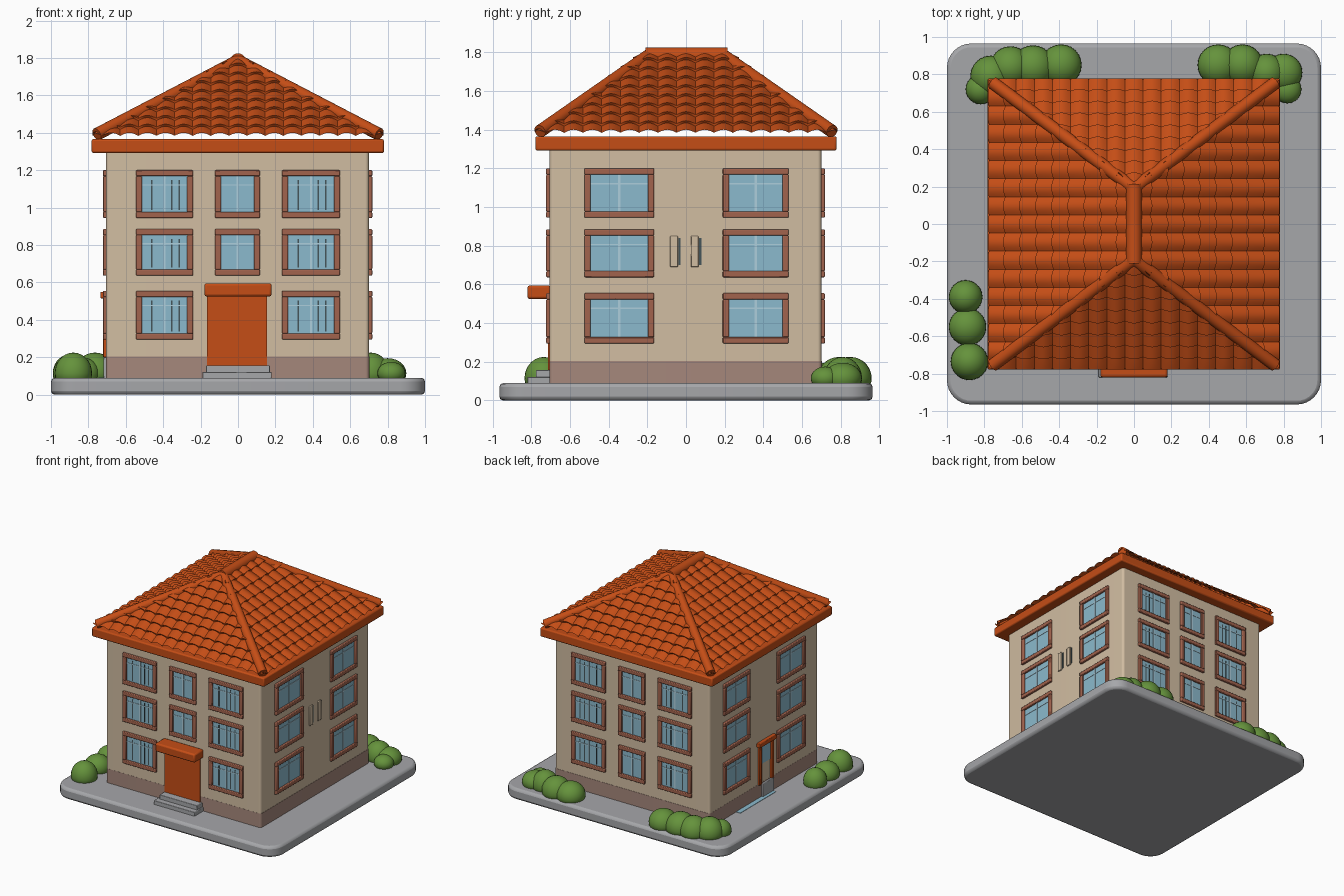
import bpy, bmesh, math
from mathutils import Matrix, Vector

if "Cube" in bpy.data.objects:
    bpy.data.objects.remove(bpy.data.objects["Cube"])


def material(name, r, g, b):
    m = bpy.data.materials.new(name)
    m.diffuse_color = (r, g, b, 1)
    m.use_nodes = True
    m.node_tree.nodes["Principled BSDF"].inputs["Base Color"].default_value = m.diffuse_color
    return m


ROOF = material("orange tile", 0.56, 0.075, 0.008)
WALL = material("cream plaster", 0.64, 0.51, 0.36)
PLINTH = material("dusty pink plinth", 0.38, 0.245, 0.20)
FRAME = material("brown window frame", 0.36, 0.125, 0.075)
GLASS = material("blue glass", 0.26, 0.49, 0.61)
PALE = material("pale blue bar", 0.42, 0.62, 0.72)
DARK = material("dark gap", 0.06, 0.09, 0.10)
STONE = material("grey paving", 0.38, 0.385, 0.40)
LEAF = material("leaf green", 0.13, 0.29, 0.045)


def finish(bm, name, mat, bevel=0, segments=2, angle=40):
    me = bpy.data.meshes.new(name)
    bm.to_mesh(me)
    bm.free()
    ob = bpy.data.objects.new(name, me)
    bpy.context.collection.objects.link(ob)
    me.materials.append(mat)
    if bevel:
        mod = ob.modifiers.new("bevel", 'BEVEL')
        mod.width, mod.segments = bevel, segments
        mod.limit_method, mod.angle_limit = 'ANGLE', math.radians(40)
    bpy.ops.object.select_all(action='DESELECT')
    ob.select_set(True)
    bpy.context.view_layer.objects.active = ob
    bpy.ops.object.shade_smooth_by_angle(angle=math.radians(angle))
    return ob


def add_box(bm, x0, x1, y0, y1, z0, z1):
    m = Matrix.Translation(((x0 + x1) / 2, (y0 + y1) / 2, (z0 + z1) / 2))
    m = m @ Matrix.Diagonal((abs(x1 - x0), abs(y1 - y0), abs(z1 - z0), 1))
    return bmesh.ops.create_cube(bm, size=1, matrix=m)["verts"]


def boxes(name, mat, items, bevel=0, corner=0):
    bm = bmesh.new()
    for b in items:
        add_box(bm, *b)
    if corner:  # round the upright corners
        up = [e for e in bm.edges if abs(e.verts[0].co.z - e.verts[1].co.z) > 1e-4]
        bmesh.ops.bevel(bm, geom=up, offset=corner, segments=8, affect='EDGES', profile=0.5)
    return finish(bm, name, mat, bevel)


def on_wall(side, u0, u1, z0, z1, d0, d1):
    """Box on a wall: u along the wall, d out from it."""
    if side == "front":
        return (u0, u1, -0.705 - d1, -0.705 - d0, z0, z1)
    if side == "back":
        return (u0, u1, 0.70 + d0, 0.70 + d1, z0, z1)
    if side == "right":
        return (0.70 + d0, 0.70 + d1, u0, u1, z0, z1)
    return (-0.705 - d1, -0.705 - d0, u0, u1, z0, z1)


# Paving slab, plinth and walls
boxes("paving_slab", STONE, [(-1, 1, -0.965, 0.965, 0, 0.09)], 0.02, corner=0.13)
boxes("plinth", PLINTH, [(-0.706, 0.702, -0.706, 0.702, 0.085, 0.205)], corner=0.02)
boxes("walls", WALL, [(-0.705, 0.70, -0.705, 0.70, 0.2, 1.30)], corner=0.02)

# Windows on all four walls
ROWS = [(0.295, 0.555), (0.637, 0.885), (0.945, 1.20)]
WIDE = [(-0.545, -0.24), (-0.123, 0.117), (0.235, 0.545)]
SIDE = [(-0.525, -0.165), (0.19, 0.53)]
for side in ("front", "back", "left", "right"):
    frames, rims, panes, bars, gaps = [], [], [], [], []
    for r, (z0, z1) in enumerate(ROWS):
        for c, (u0, u1) in enumerate(WIDE if side in ("front", "back") else SIDE):
            if side == "front" and r == 0 and c == 1:
                continue  # the front door is here
            t = 0.032
            for a in ((u0, u1, z0, z0 + t), (u0, u1, z1 - t, z1),
                      (u0, u0 + t, z0 + t, z1 - t), (u1 - t, u1, z0 + t, z1 - t)):
                frames.append(on_wall(side, *a, -0.01, 0.018))
            g0, g1, h0, h1 = u0 + t, u1 - t, z0 + t, z1 - t
            panes.append(on_wall(side, g0, g1, h0, h1, -0.005, 0.002))
            m = (g0 + g1) / 2
            bars.append(on_wall(side, m - 0.006, m + 0.006, h0, h1, 0, 0.007))
            bars.append(on_wall(side, g0, g1, h1 - 0.05, h1 - 0.043, 0, 0.005))
            if side in ("front", "back") and c != 1:
                for k in (0.22, 0.66, 0.82):
                    p = g0 + (g1 - g0) * k
                    gaps.append(on_wall(side, p - 0.004, p + 0.004, h0 + 0.01, h1 - 0.02, 0, 0.004))
    boxes(side + "_window_frames", FRAME, frames, 0.005)
    boxes(side + "_window_glass", GLASS, panes)
    boxes(side + "_window_bars", PALE, bars)
    if gaps:
        boxes(side + "_window_gaps", DARK, gaps)

# Two narrow slats on the right wall
boxes("right_wall_slats", WALL, [on_wall("right", s - 0.03, s + 0.01, 0.69, 0.85, 0, 0.012)
                                 for s in (-0.052, 0.055)], 0.004)
boxes("right_wall_slat_gaps", DARK, [on_wall("right", s + 0.012, s + 0.024, 0.70, 0.84, 0, 0.004)
                                     for s in (-0.052, 0.055)])

# Front entrance: door, canopy and steps
boxes("front_door", ROOF, [on_wall("front", -0.165, 0.155, 0.15, 0.54, -0.01, 0.009)])
boxes("front_canopy", ROOF, [(-0.18, 0.18, -0.82, -0.70, 0.525, 0.595)], 0.012)
boxes("front_steps", STONE, [(-0.19, 0.18, -0.82, -0.70, 0.085, 0.122),
                             (-0.17, 0.17, -0.775, -0.70, 0.085, 0.157)], 0.004)

# Left entrance: framed opening, step and blue strip on the paving
boxes("left_door_frame", ROOF, [on_wall("left", -0.115, -0.085, 0.2, 0.53, -0.01, 0.016),
                                on_wall("left", 0.045, 0.075, 0.2, 0.53, -0.01, 0.016),
                                on_wall("left", -0.13, 0.09, 0.515, 0.55, -0.01, 0.03)], 0.004)
boxes("left_door_glass", GLASS, [on_wall("left", -0.085, 0.045, 0.36, 0.515, -0.005, 0.004)])
boxes("left_step", STONE, [on_wall("left", -0.115, 0.03, 0.085, 0.2, -0.01, 0.015)], 0.004)
boxes("left_paving_strip", GLASS, [(-0.745, -0.70, -0.10, 0.36, 0.088, 0.093)])

# Roof: eaves slab, four tiled slopes, ridge and hip tubes
boxes("eaves", ROOF, [(-0.783, 0.781, -0.779, 0.779, 1.292, 1.366)], 0.01)


def tiled_slope(name, turn, top_out, top_half, rows=9, waves=16, sub=8):
    bm = bmesh.new()
    rot = Matrix.Rotation(turn, 3, 'Z')
    n = waves * sub
    lines = []
    for r in range(rows):
        for k in range(3):
            t0 = (r + k / 2) / rows
            out0 = 0.775 + (top_out - 0.775) * t0
            half = 0.775 + (top_half - 0.775) * t0
            line = []
            for i in range(n + 1):
                u = -0.775 + 1.55 * i / n
                wave = abs(math.cos(math.pi * waves * (u + 0.775) / 1.55))
                out = out0 + 0.012 * wave * (1 - k / 2)
                if r == 0:
                    out = min(out, 0.779)
                u = max(-half, min(half, u))
                z = 1.372 + 0.42 * t0 + 0.016 * wave + 0.012 * (1 - k / 2)
                line.append(bm.verts.new(rot @ Vector((u, -out, z))))
            lines.append(line)
    for a, b in zip(lines, lines[1:]):
        for i in range(n):
            f = bm.faces.new((a[i], a[i + 1], b[i + 1], b[i]))
    bmesh.ops.remove_doubles(bm, verts=bm.verts, dist=1e-5)
    bmesh.ops.dissolve_degenerate(bm, edges=bm.edges, dist=1e-5)
    finish(bm, name, ROOF)


for i, nm in enumerate(("front", "right", "back", "left")):
    tiled_slope(nm + "_roof_tiles", i * math.pi / 2, *((0.2, 0.0) if i % 2 == 0 else (0.0, 0.2)))


def tube(name, a, b, r):
    a, b = Vector(a), Vector(b)
    bm = bmesh.new()
    m = Matrix.Translation((a + b) / 2) @ (b - a).to_track_quat('Z', 'Y').to_matrix().to_4x4()
    bmesh.ops.create_cone(bm, cap_ends=True, segments=20, radius1=r, radius2=r,
                          depth=(b - a).length, matrix=m)
    finish(bm, name, ROOF)


tube("roof_ridge", (0, -0.21, 1.783), (0, 0.215, 1.783), 0.042)
for sx in (-1, 1):
    for sy in (-1, 1):
        tube("roof_hip", (0, sy * 0.19, 1.785), (sx * 0.755, sy * 0.755, 1.392), 0.034)

# Bushes: clusters of domes (x, y, radius, height above paving)
BUSHES = {
    "back_left_bush": [(-0.82, 0.72, 0.08, 0.10), (-0.765, 0.79, 0.11, 0.13), (-0.66, 0.84, 0.11, 0.13),
                       (-0.54, 0.84, 0.115, 0.13), (-0.39, 0.85, 0.11, 0.12)],
    "back_right_bush": [(0.45, 0.85, 0.11, 0.12), (0.58, 0.85, 0.11, 0.13), (0.71, 0.81, 0.10, 0.13),
                        (0.80, 0.81, 0.10, 0.10), (0.82, 0.72, 0.075, 0.08)],
    "front_left_bush": [(-0.90, -0.39, 0.09, 0.12), (-0.89, -0.55, 0.10, 0.11), (-0.88, -0.735, 0.10, 0.13)],
}
for nm, domes in BUSHES.items():
    bm = bmesh.new()
    for x, y, r, h in domes:
        m = Matrix.Translation((x, y, 0.115)) @ Matrix.Diagonal((r, r, h - 0.02, 1))
        bmesh.ops.create_uvsphere(bm, u_segments=24, v_segments=14, radius=1, matrix=m)
    # keep the domes above the paving's underside
    for v in bm.verts:
        v.co.z = max(v.co.z, 0.08)
    finish(bm, nm, LEAF, angle=60)
